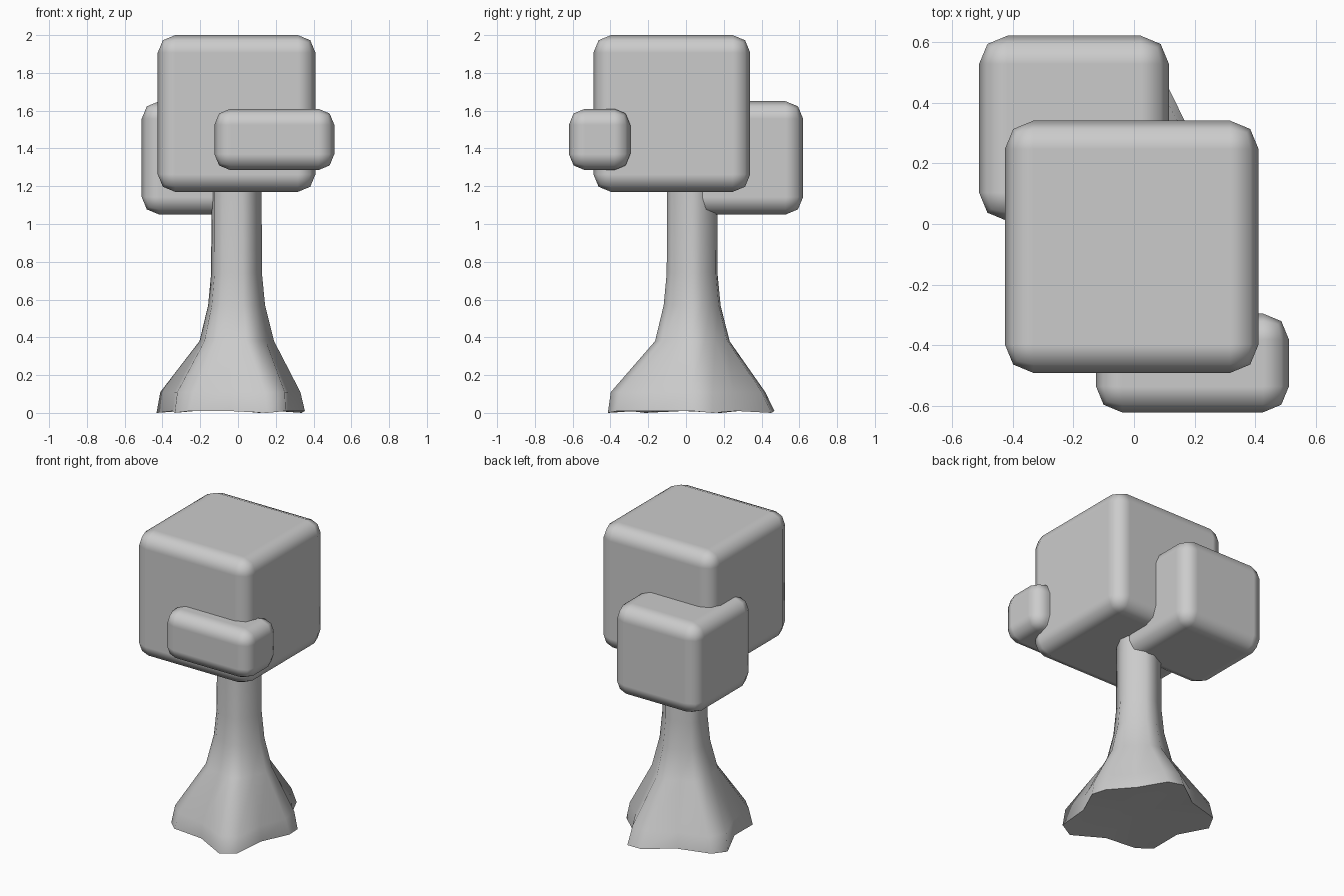
import bpy
import bmesh
from math import cos, sin, radians
from mathutils import Vector

if "Cube" in bpy.data.objects:
    bpy.data.objects.remove(bpy.data.objects["Cube"])


def add_object(name, bm):
    bmesh.ops.recalc_face_normals(bm, faces=bm.faces)
    mesh = bpy.data.meshes.new(name)
    bm.to_mesh(mesh)
    bm.free()
    obj = bpy.data.objects.new(name, mesh)
    bpy.context.collection.objects.link(obj)
    for poly in mesh.polygons:
        poly.use_smooth = True
    return obj


def leaf_block(name, lo, hi, width=0.093):
    """Rounded box between two corners."""
    lo, hi = Vector(lo), Vector(hi)
    bm = bmesh.new()
    bmesh.ops.create_cube(bm, size=1)
    for v in bm.verts:
        v.co = Vector([(a + b) / 2 + c * (b - a) for a, b, c in zip(lo, hi, v.co)])
    obj = add_object(name, bm)
    bev = obj.modifiers.new("round_edges", 'BEVEL')
    bev.width = width
    bev.segments = 2
    bev.harden_normals = True
    return obj


# Foliage blocks
leaf_block("main_foliage", (-0.425, -0.49, 1.17), (0.41, 0.34, 2.0))
leaf_block("front_foliage", (-0.125, -0.62, 1.285), (0.51, -0.295, 1.61), 0.085)
leaf_block("back_foliage", (-0.51, 0.01, 1.05), (0.115, 0.62, 1.65))

# Trunk: five-sided column flaring into five blunt roots
CENTRE = Vector((-0.01, 0.03, 0))
ANGLES = [-63, 9, 81, 153, 225]
COLUMN = [1] * 5
RIM = [0.45, 0.335, 0.385, 0.42, 0.38]
FOOT = [0.47, 0.36, 0.435, 0.445, 0.405]
# height, radius scale, root radii, root half width, valley depth
RINGS = [
    (0.01, 1.0, FOOT, 0.055, 0.90),
    (0.11, 1.0, RIM, 0.06, 0.92),
    (0.38, 0.197, COLUMN, 0.04, 0.97),
    (0.57, 0.15, COLUMN, 0.032, 1.0),
    (0.74, 0.134, COLUMN, 0.028, 1.0),
    (1.25, 0.132, COLUMN, 0.028, 1.0),
]


def ring_points(z, scale, radii, half, valley):
    corners = []
    for a, r in zip(ANGLES, radii):
        u = Vector((cos(radians(a)), sin(radians(a)), 0))
        side = Vector((-u.y, u.x, 0))
        corners.append((u * r * scale - side * half, u * r * scale + side * half))
    pts = []
    for i, (p, q) in enumerate(corners):
        following = corners[(i + 1) % 5][0]
        pts += [p, q, (q + following) / 2 * valley]
    return [CENTRE + p + Vector((0, 0, z)) for p in pts]


bm = bmesh.new()
rings = [[bm.verts.new(p) for p in ring_points(*r)] for r in RINGS]
for low, high in zip(rings, rings[1:]):
    for i in range(15):
        j = (i + 1) % 15
        bm.faces.new((low[i], low[j], high[j], high[i]))
bm.faces.new(rings[-1])
base = bm.verts.new(CENTRE + Vector((0, 0, 0.03)))
for i in range(15):
    bm.faces.new((rings[0][(i + 1) % 15], rings[0][i], base))
# Root tips reach the ground
for i in (0, 4, 6, 10, 12):
    rings[0][i].co.z = 0.0
trunk = add_object("trunk", bm)
bpy.context.view_layer.objects.active = trunk
trunk.select_set(True)
bpy.ops.object.shade_smooth_by_angle(angle=radians(60))
